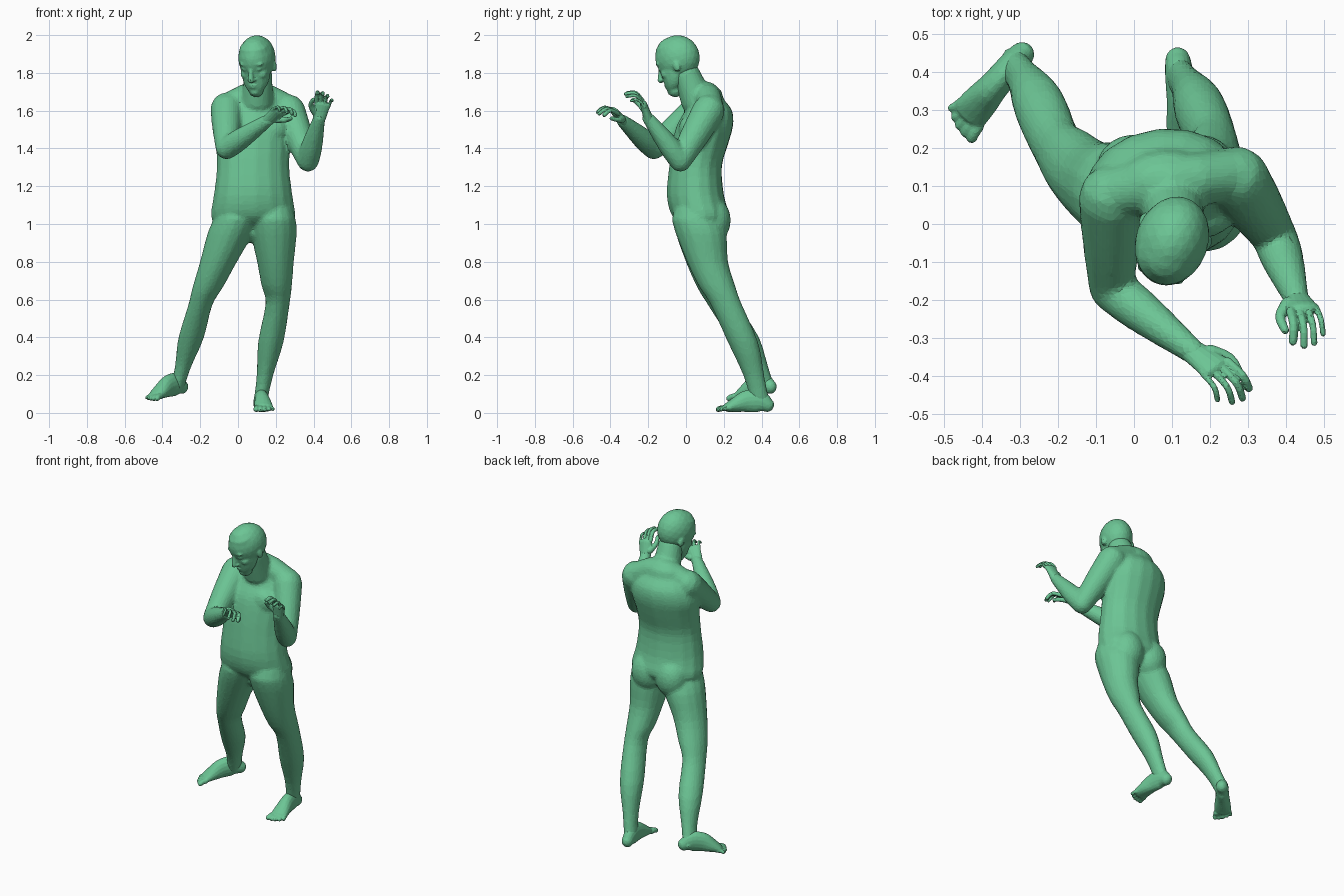
import bpy
import bmesh
import math
from mathutils import Vector, Matrix

default_cube = bpy.data.objects.get("Cube")
if default_cube:
    bpy.data.objects.remove(default_cube, do_unlink=True)

SKIN_COLOUR = (.15, .56, .3, 1)
skin = bpy.data.materials.new("green skin")
skin.use_nodes = True
skin.diffuse_color = SKIN_COLOUR
skin.node_tree.nodes["Principled BSDF"].inputs["Base Color"].default_value = SKIN_COLOUR

ACROSS = Vector((1, 0, 0))
VERTICAL = Vector((0, 0, 1))
SIDES = 16


def refine(rows, steps=3):
    """Smooth a coarse list of sections with a Catmull-Rom spline."""
    padded = [rows[0]] + rows + [rows[-1]]
    out = []
    for a, b, c, d in zip(padded, padded[1:], padded[2:], padded[3:]):
        for step in range(steps):
            t = step / steps
            out.append((b * 2 + (c - a) * t + (a * 2 - b * 5 + c * 4 - d) * t ** 2
                        + (b * 3 - a - c * 3 + d) * t ** 3) / 2)
    return out + [rows[-1]]


def loft(bm, rows, side=ACROSS, axis=None):
    """Skin elliptical sections (x, y, z, half width, half depth) with round ends."""
    rows = refine([Vector(row) for row in rows])
    centres = [Vector(row[:3]) for row in rows]
    last = len(rows) - 1
    sections = []
    for i, row in enumerate(rows):
        tangent = centres[min(i + 1, last)] - centres[max(i - 1, 0)]
        sections.append((centres[i], axis or tangent.normalized(), row[3], row[-1]))

    def cap(section, sign):
        centre, tangent, width, depth = section
        reach = tangent * sign * min(width, depth)
        return [(centre + reach * math.sin(w), tangent, width * math.cos(w), depth * math.cos(w))
                for w in map(math.radians, (30, 60, 80))]

    sections = cap(sections[0], -1)[::-1] + sections + cap(sections[-1], 1)
    angles = [math.tau * k / SIDES for k in range(SIDES)]
    rings = []
    for centre, tangent, width, depth in sections:
        u = (side - tangent * side.dot(tangent)).normalized()
        v = tangent.cross(u)
        rings.append([bm.verts.new(centre + u * width * math.cos(w) + v * depth * math.sin(w))
                      for w in angles])
    for lower, upper in zip(rings, rings[1:]):
        for k in range(SIDES):
            n = (k + 1) % SIDES
            bm.faces.new((lower[k], lower[n], upper[n], upper[k]))
    bm.faces.new(rings[0][::-1])
    bm.faces.new(rings[-1])


def blob(bm, centre, radii):
    """Ellipsoid muscle or feature."""
    matrix = Matrix.Translation(centre) @ Matrix.Diagonal((*radii, 1))
    bmesh.ops.create_icosphere(bm, subdivisions=3, radius=1, matrix=matrix)


def place(bm, origin, forward, up):
    """Move a part so that its y axis runs forward and its z axis points up."""
    y = Vector(forward).normalized()
    z = Vector(up)
    z = (z - y * z.dot(y)).normalized()
    turn = Matrix((y.cross(z), y, z)).transposed().to_4x4()
    bmesh.ops.transform(bm, matrix=Matrix.Translation(origin) @ turn, verts=bm.verts)


def finish(bm, name, voxel, smoothing):
    """Fuse overlapping pieces into one skin with light facets."""
    bmesh.ops.recalc_face_normals(bm, faces=bm.faces)
    mesh = bpy.data.meshes.new(name)
    bm.to_mesh(mesh)
    bm.free()
    mesh.materials.append(skin)
    part = bpy.data.objects.new(name, mesh)
    bpy.context.collection.objects.link(part)
    fuse = part.modifiers.new("fuse", "REMESH")
    fuse.mode = "VOXEL"
    fuse.voxel_size = voxel
    soften = part.modifiers.new("soften", "SMOOTH")
    soften.factor = .5
    soften.iterations = smoothing
    facets = part.modifiers.new("facets", "DECIMATE")
    facets.ratio = .2


def arm(bm, shoulder, elbow, wrist):
    """Tapered upper arm and a forearm that swells below the elbow."""
    shoulder, elbow, wrist = map(Vector, (shoulder, elbow, wrist))
    loft(bm, [(*shoulder, .087), (*shoulder.lerp(elbow, .5), .076), (*elbow, .059)])
    loft(bm, [(*elbow, .059), (*elbow.lerp(wrist, .35), .057), (*wrist, .033)], side=VERTICAL)


def leg(bm, hip, knee, ankle):
    """Leg from ankle up to hip, thigh bowed forward and calf bowed back."""
    hip, knee, ankle = map(Vector, (hip, knee, ankle))
    profile = ((2, .037, .05), (1.75, .044, .056), (1.4, .068, .081), (1, .064, .084),
               (.75, .081, .098), (.4, .098, .11), (0, .122, .135), (-.2, .12, .13))
    rows = []
    for t, width, depth in profile:
        centre = hip.lerp(knee, t) if t < 1 else knee.lerp(ankle, t - 1)
        centre.y -= .02 * math.sin(math.pi * max(t, 0))
        rows.append((*centre, width, depth))
    loft(bm, rows, axis=VERTICAL)


# Torso, neck and shoulders
body = bmesh.new()
torso = ((.98, .08, .19, .08), (1.04, .077, .225, .15), (1.15, .05, .21, .152), (1.3, .05, .193, .14),
         (1.42, .075, .2, .148), (1.52, .1, .21, .15), (1.6, .12, .18, .125), (1.66, .11, .13, .09))
loft(body, [(.08, y, z, width, depth) for z, y, width, depth in torso],
     side=Vector((1, .1, 0)), axis=VERTICAL)
loft(body, [(-.06, .08, 1.62, .07), (.1, .11, 1.685, .07), (.27, .13, 1.61, .07)],
     side=VERTICAL)
loft(body, [(.1, .06, 1.65, .087), (.11, 0, 1.8, .071)])
for x in (-.01, .16):
    blob(body, (x, .015, 1.5), (.1, .055, .075))
    blob(body, (x + .01, .145, 1.02), (.1, .092, .12))

# Limbs
arm(body, (-.06, .07, 1.61), (-.06, -.17, 1.4), (.16, -.34, 1.55))
arm(body, (.27, .12, 1.6), (.37, -.03, 1.335), (.43, -.2, 1.56))
leg(body, (-.04, .08, .95), (-.2, .2, .57), (-.32, .42, .14))
leg(body, (.19, .08, .95), (.21, .21, .58), (.12, .39, .07))
finish(body, "body", .01, 8)

# Head, modelled upright and then turned and bowed
head = bmesh.new()
blob(head, (0, 0, 0), (.096, .121, .12))
loft(head, [(0, -.07, -.155, .042, .04), (0, -.055, -.13, .062, .058),
            (0, -.04, -.08, .077, .073), (0, -.02, .03, .088, .092)], axis=VERTICAL)
loft(head, [(0, -.108, -.015, .01), (0, -.131, -.08, .016)])
for z, width in ((-.115, .026), (-.127, .022)):
    blob(head, (0, -.105, z), (width, .014, .008))
blob(head, (0, -.098, -.158), (.024, .016, .018))
for s in (-1, 1):
    # Brow, eye, cheek, nostril and ear
    blob(head, (s * .037, -.095, 0), (.03, .018, .012))
    blob(head, (s * .036, -.095, -.027), (.02, .015, .014))
    blob(head, (s * .043, -.075, -.065), (.03, .027, .026))
    blob(head, (s * .012, -.12, -.084), (.01, .012, .009))
    blob(head, (s * .088, .01, -.05), (.013, .02, .032))
turn = Matrix.Rotation(math.radians(-20), 4, "Z") @ Matrix.Rotation(math.radians(20), 4, "X")
bmesh.ops.transform(head, matrix=Matrix.Translation((.1, -.045, 1.88)) @ turn, verts=head.verts)
finish(head, "head", .006, 6)


def digits(bm, count, spread, start, steps, thick):
    """Row of fingers or toes, longest in the middle, that bends by (forward, up) steps."""
    for i in range(count):
        f = i / (count - 1)
        reach = 1 + .25 * math.sin(math.pi * f) - .1 * f
        radius = thick * (1 - .3 * f)
        x, y, z = spread * (1 - 2 * f), start[0] - .02 * f, start[1]
        path = [(x, y, z, radius)]
        for forward, up in steps:
            x, y, z = x * 1.1, y + forward * reach, z + up * reach
            path.append((x, y, z, radius * .9))
        loft(bm, path)


def hand(name, s, origin, forward, up):
    bm = bmesh.new()
    loft(bm, [(0, -.02, 0, .032, .028), (0, .04, 0, .039, .022), (0, .08, 0, .043, .019)])
    digits(bm, 4, s * .036, (.09, 0), ((.053, -.02), (.012, -.042)), .0125)
    loft(bm, [(s * .03, .03, 0, .02), (s * .06, .07, -.02, .014), (s * .055, .11, -.045, .011)],
         side=VERTICAL)
    place(bm, origin, forward, up)
    finish(bm, name, .004, 2)


def foot(name, s, origin, forward):
    bm = bmesh.new()
    loft(bm, [(0, -.042, .041, .034, .038), (0, 0, .062, .038, .06), (0, .065, .062, .04, .059),
              (0, .12, .046, .047, .043), (0, .165, .031, .05, .027)])
    digits(bm, 5, s * .038, (.18, .025), ((.02, 0), (.015, -.006)), .017)
    place(bm, origin, forward, VERTICAL)
    finish(bm, name, .005, 4)


# Hands and feet
hand("left_hand", 1, (.43, -.2, 1.56), (.2, -.3, .9), (0, .9, .3))
hand("right_hand", -1, (.16, -.34, 1.55), (.7, -.5, .6), (0, .6, .8))
foot("left_foot", 1, (.12, .39, 0), (.1, -1, 0))
foot("right_foot", -1, (-.32, .42, .09), (-.66, -.75, -.15))
